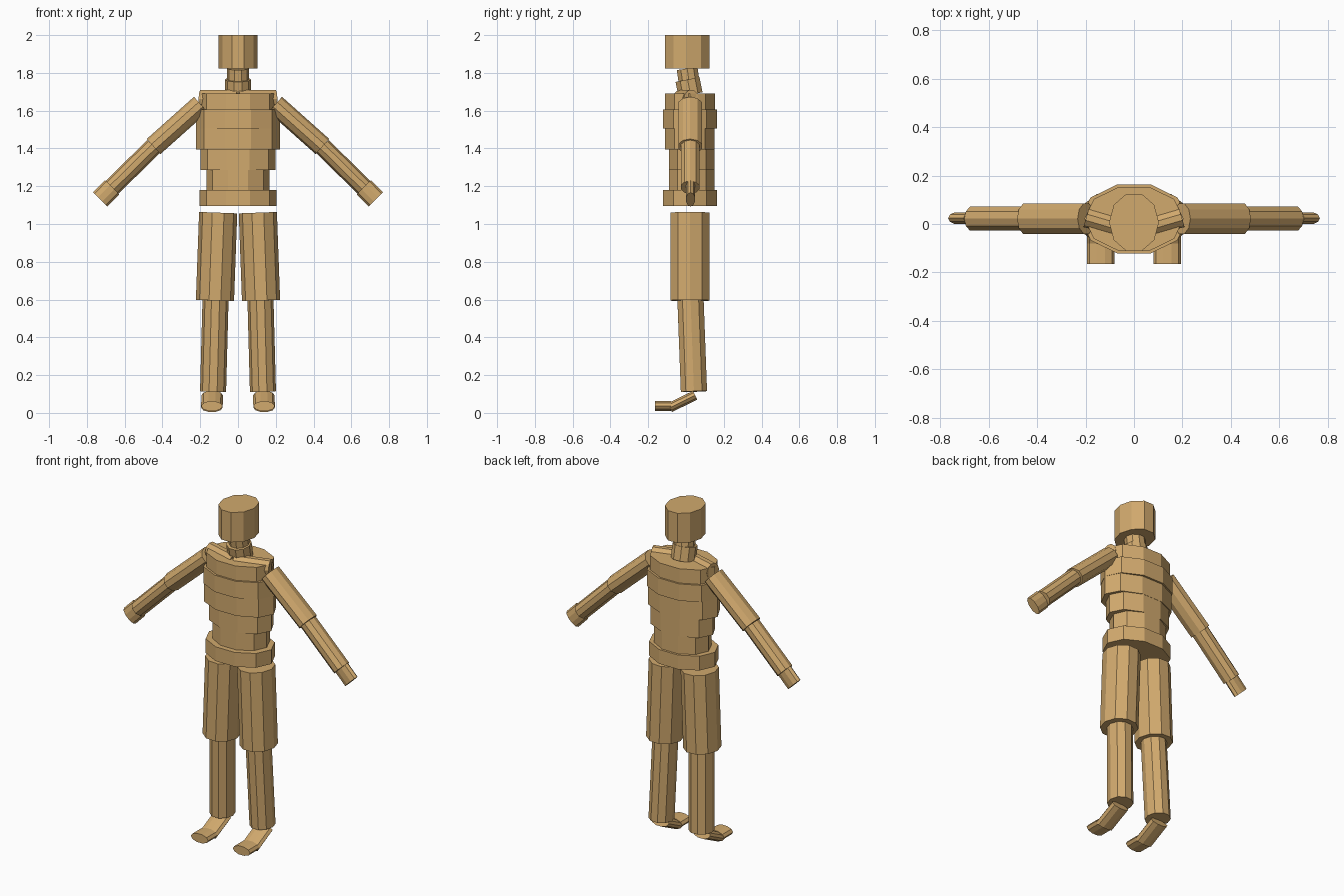
import bpy, math
from mathutils import Vector

SIDES = 10
tan = bpy.data.materials.new("tan_wood")
tan.diffuse_color = (0.64, 0.40, 0.155, 1)


def prism(name, p0, p1, a, b, hint):
    """Ten-sided elliptical prism from p0 to p1; b is the radius towards hint."""
    p0, p1, hint = Vector(p0), Vector(p1), Vector(hint)
    axis = (p1 - p0).normalized()
    u = hint.cross(axis).normalized()
    v = axis.cross(u)
    verts = []
    for p in (p0, p1):
        for i in range(SIDES):
            t = 2 * math.pi * i / SIDES
            verts.append(p + u * a * math.cos(t) + v * b * math.sin(t))
    faces = [(i, (i + 1) % SIDES, (i + 1) % SIDES + SIDES, i + SIDES)
             for i in range(SIDES)]
    faces += [tuple(reversed(range(SIDES))), tuple(range(SIDES, 2 * SIDES))]
    mesh = bpy.data.meshes.new(name)
    mesh.from_pydata(verts, [], faces)
    mesh.materials.append(tan)
    ob = bpy.data.objects.new(name, mesh)
    bpy.context.collection.objects.link(ob)
    return ob


X, Y, Z = (1, 0, 0), (0, 1, 0), (0, 0, 1)

# Stacked torso, bottom to top: name, z0, z1, half width, y centre, y radius
for name, z0, z1, a, y, b in [
        ("hips", 1.095, 1.18, 0.205, 0.021, 0.150),
        ("waist", 1.18, 1.285, 0.168, 0.030, 0.127),
        ("belly", 1.285, 1.395, 0.198, 0.030, 0.127),
        ("ribs", 1.395, 1.505, 0.222, 0.020, 0.139),
        ("chest", 1.505, 1.605, 0.222, 0.021, 0.150),
        ("upper_chest", 1.605, 1.69, 0.205, 0.021, 0.139),
        ("head", 1.823, 2.0, 0.103, 0.0065, 0.124)]:
    prism(name, (0, y, z0), (0, y, z1), a, b, Y)

# Tilted neck pieces
prism("lower_neck", (0, 0.024, 1.685), (0, 0.008, 1.765), 0.069, 0.068, Y)
prism("upper_neck", (0, 0.016, 1.755), (0, 0.006, 1.823), 0.058, 0.058, Y)

# Limbs: name, start, end, radius across, radius towards hint, hint
LIMBS = [
    ("collarbone", (0, -0.030, 1.663), (0.197, 0.028, 1.663), 0.042, 0.048, Z),
    ("upper_arm", (0.197, 0.022, 1.633), (0.447, 0.022, 1.410), 0.054, 0.066, Y),
    ("forearm", (0.447, 0.022, 1.410), (0.667, 0.022, 1.194), 0.048, 0.052, Y),
    ("hand", (0.667, 0.024, 1.194), (0.730, 0.024, 1.130), 0.053, 0.025, Y),
    ("thigh", (0.105, 0.021, 1.060), (0.122, 0.021, 0.595), 0.101, 0.108, Y),
    ("shin", (0.119, 0.024, 0.597), (0.132, 0.042, 0.113), 0.069, 0.073, Y),
    ("foot", (0.137, 0.048, 0.093), (0.138, -0.085, 0.028), 0.057, 0.027, Z),
    ("toes", (0.138, -0.080, 0.036), (0.138, -0.165, 0.036), 0.057, 0.027, Z),
]
for side, s in (("right", 1), ("left", -1)):
    for name, p0, p1, a, b, hint in LIMBS:
        prism(f"{side}_{name}", (s * p0[0], *p0[1:]), (s * p1[0], *p1[1:]), a, b, hint)
